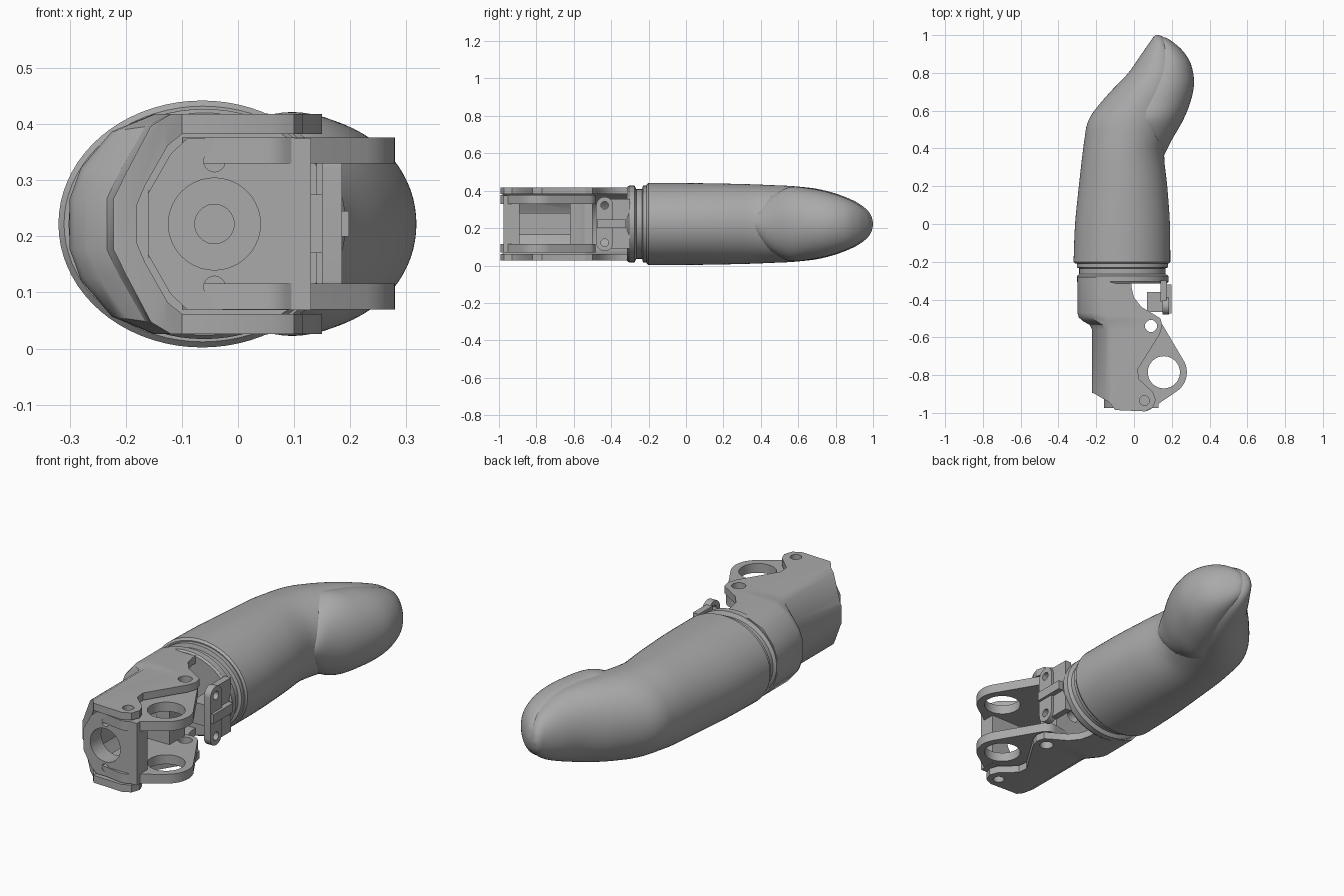
import bpy, bmesh, math
from mathutils import Vector
from mathutils.geometry import convex_hull_2d

if "Cube" in bpy.data.objects:
    bpy.data.objects.remove(bpy.data.objects["Cube"])

MID = 0.222  # height of the long axis

grey = bpy.data.materials.new("matte grey")
grey.use_nodes = True
grey.diffuse_color = (0.4, 0.4, 0.4, 1)
grey.node_tree.nodes["Principled BSDF"].inputs["Base Color"].default_value = (0.4, 0.4, 0.4, 1)


def make(name, rings):
    """Skin a list of equal-length closed rings and cap the ends."""
    bm = bmesh.new()
    vs = [[bm.verts.new(p) for p in r] for r in rings]
    n = len(vs[0])
    for a, b in zip(vs, vs[1:]):
        for i in range(n):
            j = (i + 1) % n
            bm.faces.new((a[i], a[j], b[j], b[i]))
    bm.faces.new(vs[0][::-1])
    bm.faces.new(vs[-1])
    bmesh.ops.recalc_face_normals(bm, faces=bm.faces)
    me = bpy.data.meshes.new(name)
    bm.to_mesh(me)
    bm.free()
    me.materials.append(grey)
    ob = bpy.data.objects.new(name, me)
    bpy.context.collection.objects.link(ob)
    return ob


def prism(name, pts, a, b, axis="z"):
    place = {"z": lambda u, v, w: (u, v, w),
             "y": lambda u, v, w: (u, w, v),
             "x": lambda u, v, w: (w, u, v)}[axis]
    return make(name, [[place(u, v, w) for u, v in pts] for w in (a, b)])


def circle(u, v, r, n=40):
    return [(u + r * math.cos(math.tau * i / n), v + r * math.sin(math.tau * i / n)) for i in range(n)]


def hull(*discs):
    pts = [Vector(p) for d in discs for p in circle(*d)]
    return [tuple(pts[i]) for i in convex_hull_2d(pts)]


def rect(u0, u1, v0, v1):
    return [(u0, v0), (u1, v0), (u1, v1), (u0, v1)]


def boolean(ob, tool, op="DIFFERENCE"):
    mod = ob.modifiers.new(op, "BOOLEAN")
    mod.object, mod.operation, mod.solver = tool, op, "EXACT"
    dg = bpy.context.evaluated_depsgraph_get()
    me = bpy.data.meshes.new_from_object(ob.evaluated_get(dg))
    ob.modifiers.clear()
    ob.data = me
    bpy.data.objects.remove(tool)


def spline(rows, steps=6):
    out = []
    for k in range(len(rows) - 1):
        p = [rows[max(0, min(len(rows) - 1, k + d))] for d in (-1, 0, 1, 2)]
        for s in range(steps):
            t = s / steps
            out.append([b + t * (c - a) / 2 + t * t * (a - 2.5 * b + 2 * c - d / 2)
                        + t ** 3 * (1.5 * (b - c) + (d - a) / 2) for a, b, c, d in zip(*p)])
    return out + [rows[-1]]


def loft(name, rows, n=72):
    """Oval rings along y; each row is y, left x, right x, half height."""
    return make(name, [[((l + r) / 2 + (r - l) / 2 * math.cos(math.tau * i / n), y,
                         MID + h * math.sin(math.tau * i / n)) for i in range(n)] for y, l, r, h in rows])


# Finger shell and its fingertip pad
loft("finger_shell", [(-0.21, -0.31, 0.185, 0.21)] + spline([
    (-0.2, -0.32, 0.192, 0.22), (0, -0.312, 0.19, 0.219), (0.2, -0.292, 0.176, 0.216),
    (0.36, -0.274, 0.16, 0.212), (0.45, -0.262, 0.18, 0.208), (0.53, -0.248, 0.213, 0.205),
    (0.6, -0.21, 0.235, 0.2), (0.7, -0.125, 0.26, 0.188), (0.8, -0.03, 0.262, 0.163),
    (0.9, 0.04, 0.225, 0.123), (0.96, 0.082, 0.185, 0.083), (0.99, 0.103, 0.155, 0.045),
    (1.0, 0.12, 0.13, 0.006)]))
loft("fingertip_pad", spline([
    (0.35, 0.1, 0.15, 0.02), (0.38, 0.05, 0.168, 0.07), (0.45, 0.0, 0.203, 0.142),
    (0.55, -0.08, 0.26, 0.196), (0.65, -0.06, 0.3, 0.192), (0.75, -0.01, 0.318, 0.173),
    (0.85, 0.06, 0.3, 0.14), (0.92, 0.1, 0.255, 0.105), (0.97, 0.12, 0.197, 0.062),
    (0.988, 0.13, 0.165, 0.02)]))

# Stepped collar between finger and bracket
loft("collar", [(-0.315, -0.295, 0.175, 0.198), (-0.305, -0.302, 0.182, 0.205),
                (-0.275, -0.302, 0.182, 0.205), (-0.265, -0.29, 0.166, 0.186),
                (-0.235, -0.29, 0.166, 0.186), (-0.23, -0.302, 0.18, 0.205), (-0.2, -0.302, 0.18, 0.205)])


# Outer bracket: C-shaped channel that widens towards the collar
def channel(outer, inner):
    half = outer + [(x, -z) for x, z in reversed(outer)]
    return half + [(x, z) for x, z in reversed([(x, z) for x, z in inner] + [(x, -z) for x, z in reversed(inner)])]


narrow = channel([(0.18, 0.196), (-0.12, 0.196), (-0.155, 0.175), (-0.2, 0.09), (-0.222, 0.045)],
                 [(0.18, 0.16), (-0.1, 0.16), (-0.125, 0.14), (-0.165, 0.07), (-0.18, 0.035)])
wide = channel([(0.18, 0.196), (-0.15, 0.196), (-0.225, 0.165), (-0.28, 0.1), (-0.3, 0.045)],
               [(0.18, 0.16), (-0.13, 0.16), (-0.19, 0.13), (-0.235, 0.08), (-0.25, 0.035)])
rings = []
for y, t in [(-1.05, 0), (-0.56, 0), (-0.535, 0.15), (-0.515, 0.6), (-0.495, 0.9), (-0.47, 1), (-0.25, 1)]:
    rings.append([(a + t * (c - a), y, MID + b + t * (d - b)) for (a, b), (c, d) in zip(narrow, wide)])
bracket = make("outer_bracket", rings)
outline = [(-0.4, -0.895), (-0.215, -0.895), (-0.13, -0.945), (-0.1, -0.985), (0.06, -0.992),
           (0.1, -0.972), (0.115, -0.93), (0.1, -0.89), (0.025, -0.82), (0.02, -0.77),
           (0.135, -0.585), (0.15, -0.54), (0.14, -0.5), (0.1, -0.475), (0.04, -0.44),
           (0, -0.39), (-0.012, -0.34), (-0.012, -0.28), (-0.4, -0.28)]
boolean(bracket, prism("outline_cutter", outline, -0.2, 0.7), "INTERSECT")
PINS = [(0.09, -0.54, 0.032), (0.055, -0.935, 0.026)]
for pin in PINS:
    boolean(bracket, prism("pin_cutter", circle(*pin), -0.2, 0.7))

# Inner clevis: two lug plates with a large eye
plate = hull((0.158, -0.785, 0.122), (0.055, -0.935, 0.056), (0.09, -0.54, 0.056),
             (-0.07, -0.94, 0.03), (-0.07, -0.54, 0.03))
for name, lo, hi in (("lower", 0.07, 0.116), ("upper", 0.33, 0.376)):
    ob = prism(name + "_lug_plate", plate, lo, hi)
    boolean(ob, prism("eye_cutter", circle(0.158, -0.785, 0.085, 64), -0.2, 0.7))
    boolean(ob, prism("pin_cutter", circle(*PINS[0]), -0.2, 0.7))

# End blocks of the clevis, with axial bore and screw holes
side = [(-0.09, 0.153), (-0.12, 0.125), (-0.16, 0.055)]
front_face = [(0.13, MID - 0.153), (0.13, MID + 0.153)] + [(x, MID + z) for x, z in side] + \
             [(x, MID - z) for x, z in reversed(side)]
back_face = [(min(x, 0.06), z) for x, z in front_face]
for name, face, a, b, bore in (("front_block", front_face, -0.975, -0.89, 0.082),
                               ("rear_block", back_face, -0.62, -0.5, 0.035)):
    ob = prism(name, face, a, b, "y")
    boolean(ob, prism("bore_cutter", circle(-0.042, MID, bore), -1.1, -0.3, "y"))
    boolean(ob, prism("pin_cutter", circle(*PINS[0]), -0.2, 0.7))
    if name == "front_block":
        for s in (-1, 1):
            boolean(ob, prism("screw_cutter", circle(-0.042, MID + s * 0.112, 0.019), -1.1, -0.92, "y"))

# Inner back wall joining the end blocks
prism("clevis_back", rect(-0.16, -0.13, MID - 0.06, MID + 0.06), -0.9, -0.6, "y")

# Rear anchor tab under the collar
tab = prism("anchor_tab", hull((-0.435, 0.322, 0.045), (-0.435, 0.122, 0.045)), 0.15, 0.185, "x")
for z in (0.322, 0.122):
    boolean(tab, prism("screw_cutter", circle(-0.435, z, 0.02), 0.1, 0.3, "x"))
prism("anchor_strip", rect(-0.41, -0.3, 0.09, 0.355), 0.14, 0.172, "x")
prism("anchor_rib", rect(-0.475, -0.32, 0.2, 0.245), 0.17, 0.198, "x")
prism("anchor_boss", rect(0.07, 0.16, -0.465, -0.36), 0.17, 0.275)

# Shading: smooth skin, crisp edges
for ob in bpy.context.collection.objects:
    if ob.type == "MESH":
        bpy.ops.object.select_all(action="DESELECT")
        ob.select_set(True)
        bpy.context.view_layer.objects.active = ob
        bpy.ops.object.shade_smooth_by_angle(angle=math.radians(32))
